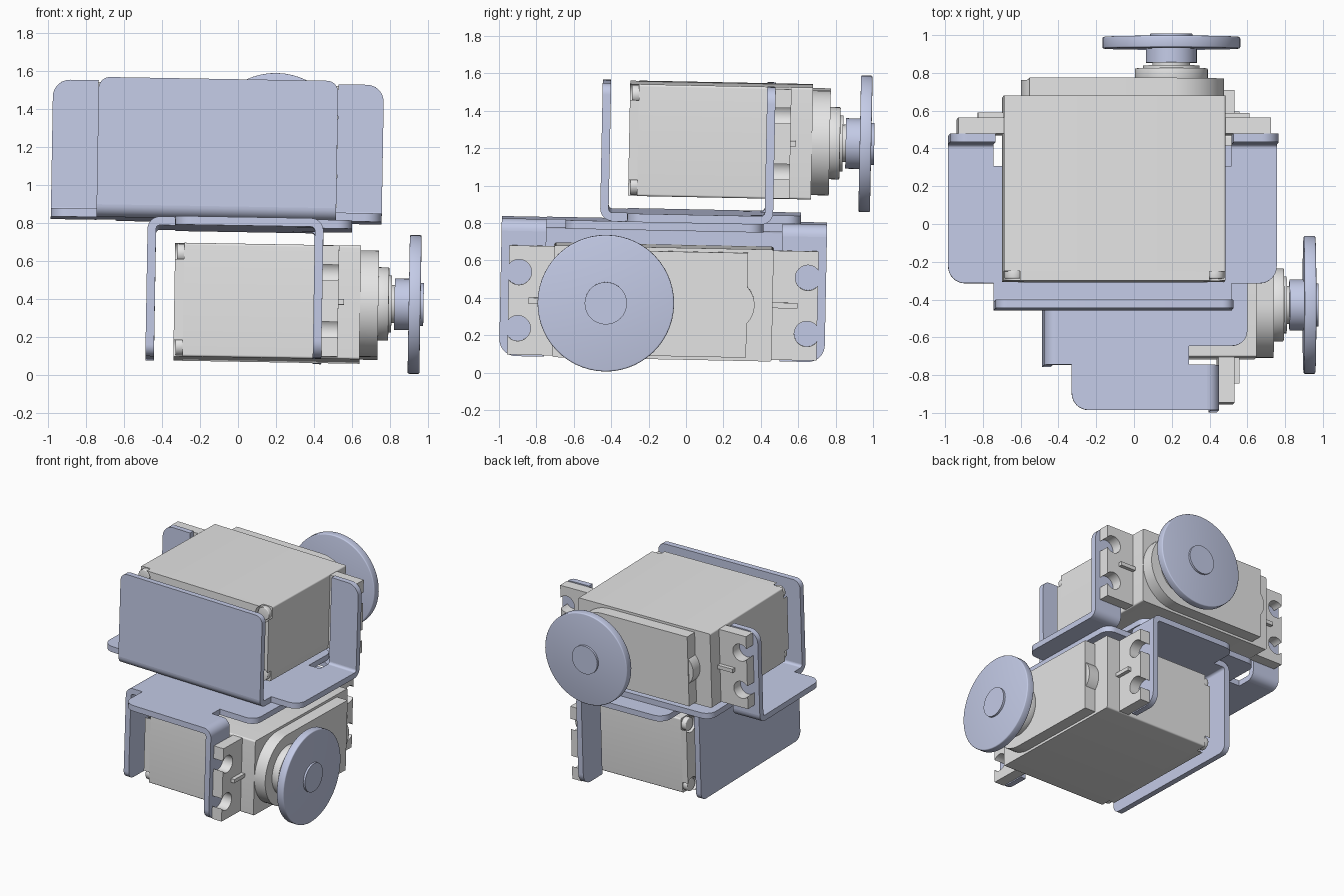
import bpy, bmesh, math
from mathutils import Matrix, Vector

if "Cube" in bpy.data.objects:
    bpy.data.objects.remove(bpy.data.objects["Cube"])


def material(name, col):
    m = bpy.data.materials.new(name)
    m.diffuse_color = (*col, 1)
    m.use_nodes = True
    m.node_tree.nodes["Principled BSDF"].inputs["Base Color"].default_value = m.diffuse_color
    return m


BLUE = material("blue_grey_metal", (0.59, 0.64, 0.855))
GREY = material("light_grey_plastic", (0.783, 0.783, 0.783))

YC, ZC = -0.115, 0.379       # centre line of a servo unit

# whole model leans slightly
TILT = (Matrix.Translation((0, 0, 0.8)) @ Matrix.Rotation(-0.02, 4, 'X')
        @ Matrix.Rotation(0.017, 4, 'Y') @ Matrix.Translation((0, 0, -0.8)))
LOWER = TILT
UPPER = TILT @ Matrix(((0, -1, 0, -0.23), (1, 0, 0, 0.015), (0, 0, -1, 1.625), (0, 0, 0, 1)))


def arc(cx, cy, r, a0, a1, n=8):
    return [(cx + r * math.cos(a0 + (a1 - a0) * i / n),
             cy + r * math.sin(a0 + (a1 - a0) * i / n)) for i in range(n + 1)]


def circle(cx, cy, r, n=56):
    return arc(cx, cy, r, 0, math.tau, n)[:-1]


def rounded(pts):
    """Outline from (a, b, radius) corners."""
    out = []
    for i, (a, b, r) in enumerate(pts):
        c = Vector((a, b))
        if r == 0:
            out.append((a, b))
            continue
        u = (Vector(pts[i - 1][:2]) - c).normalized() * r
        v = (Vector(pts[(i + 1) % len(pts)][:2]) - c).normalized() * r
        for k in range(9):
            t = k / 8 * math.pi / 2
            out.append(tuple(c + u * (1 - math.sin(t)) + v * (1 - math.cos(t))))
    return out


def rect(a0, a1, b0, b1):
    return [(a0, b0), (a1, b0), (a1, b1), (a0, b1)]


def prism(name, outline, axis, h0, h1, mat, M, bevel=0):
    """Extrude a flat outline along an axis, then place it."""
    put = {'x': lambda a, b: (h0, a, b), 'y': lambda a, b: (a, h0, b),
           'z': lambda a, b: (a, b, h0)}[axis]
    d = Vector([h1 - h0 if axis == k else 0 for k in 'xyz'])
    bm = bmesh.new()
    f = bm.faces.new([bm.verts.new(put(*p)) for p in outline])
    ext = bmesh.ops.extrude_face_region(bm, geom=[f], use_keep_orig=True)
    bmesh.ops.translate(bm, vec=d, verts=[v for v in ext['geom'] if isinstance(v, bmesh.types.BMVert)])
    bmesh.ops.recalc_face_normals(bm, faces=bm.faces)
    if bevel:
        es = [e for e in bm.edges if e.calc_face_angle(0) > 0.7]
        bmesh.ops.bevel(bm, geom=es, offset=bevel, segments=3, profile=0.5, affect='EDGES')
    bm.transform(M)
    bmesh.ops.recalc_face_normals(bm, faces=bm.faces)
    for f in bm.faces:
        f.smooth = True
    for e in bm.edges:
        e.smooth = e.calc_face_angle(0) < 0.55
    me = bpy.data.meshes.new(name)
    bm.to_mesh(me)
    bm.free()
    me.materials.append(mat)
    ob = bpy.data.objects.new(name, me)
    bpy.context.collection.objects.link(ob)
    return ob


def bracket(tag, M):
    T, R, TOP, END = 0.045, 0.065, 0.8125, 0.078
    # base plate with wings, relief notches and front tab
    half = [(-0.41, -.63, 0), (-.33, -.63, 0), (-.33, -.87, .09), (.385, -.87, 0),
            (.385, -.63, 0), (.29, -.63, 0), (.29, -.53, 0), (.6, -.53, .08)]
    full = half + [(x, -y, r) for x, y, r in reversed(half)]
    prism(tag + "_bracket_plate", rounded([(x, y + YC, r) for x, y, r in full]),
          'z', TOP - T, TOP, BLUE, M)

    def bend(name, x, s, y0, y1):
        cx, cz = x - s * R, TOP - R
        ring = arc(cx, cz, R, 0, math.pi / 2) + arc(cx, cz, R - T, math.pi / 2, 0)
        prism(name, [(cx + s * (a - cx), b) for a, b in ring], 'y', y0, y1, BLUE, M)

    # rear wall
    bend(tag + "_wall_bend", -0.475, -1, YC - .63, YC + .63)
    prism(tag + "_rear_wall", rounded([(YC - .63, TOP - R, 0), (YC + .63, TOP - R, 0),
          (YC + .63, END, .06), (YC - .63, END, .06)]), 'x', -0.475, -0.475 + T, BLUE, M)
    # mounting flanges
    for s, side in ((-1, "near"), (1, "far")):
        yi, yo = YC + s * .63, YC + s * .87
        bend(f"{tag}_{side}_flange_bend", 0.45, 1, min(yi, yo), max(yi, yo))
        prism(f"{tag}_{side}_flange", rounded([(yi, TOP - R, 0), (yo, TOP - R, 0),
              (yo, END, .09), (yi, END, 0)]), 'x', 0.45 - T, 0.45, BLUE, M)


def servo(tag, M):
    HY, HZ, SY = 0.587, 0.299, YC - 0.305

    def cyl(name, y, z, r, x0, x1, mat, bevel=0):
        prism(f"{tag}_{name}", circle(y, z, r), 'x', x0, x1, mat, M, bevel)

    # case
    prism(tag + "_case", rounded([(YC + a * HY, ZC + b * HZ, .012) for a, b in
          ((-1, -1), (1, -1), (1, 1), (-1, 1))]), 'x', -0.28, 0.65, GREY, M)
    # back cover with screw recesses at the corners
    k, r = 0.055, 0.063
    a = math.atan2(math.sqrt(r * r - k * k), k)
    corner = arc(HY - k, HZ - k, r, -a, a - 1.5 * math.pi, 16)
    back = []
    for sy, sz in ((1, 1), (-1, 1), (-1, -1), (1, -1)):
        c = corner if sy * sz > 0 else corner[::-1]
        back += [(YC + sy * p, ZC + sz * q) for p, q in c]
        cy, cz = YC + sy * (HY - k), ZC + sz * (HZ - k)
        cyl("screw", cy, cz, 0.05, -0.318, -0.27, GREY, 0.006)
    prism(tag + "_back_cover", back, 'x', -0.328, -0.28, GREY, M)
    # ears with open screw holes
    c, e, r = 0.773, 0.827, 0.068
    a = math.acos((e - c) / r)
    for s, side in ((-1, "near"), (1, "far")):
        ear = [(0.57, -.292), (e, -.292)]
        for hz in (-.15, .15):
            ear += arc(c, hz, r, -a, a - math.tau, 28)
        ear += [(e, .292), (0.57, .292)]
        prism(f"{tag}_{side}_ear", [(YC + s * p, ZC + q) for p, q in ear],
              'x', 0.45, 0.535, GREY, M)
        y0, y1 = sorted((YC + s * .57, YC + s * .72))
        prism(f"{tag}_{side}_ear_rib", rect(y0, y1, ZC - .015, ZC + .015),
              'x', 0.53, 0.565, GREY, M)
    # gear lid: round at the shaft end, square at the other
    lid = [(0.335, ZC - .28), (0.335, ZC + .28)] + arc(SY, ZC, .28, math.pi / 2, 1.5 * math.pi, 28)
    prism(tag + "_gear_lid", lid, 'x', 0.64, 0.745, GREY, M)
    cyl("gear_bump", 0.235, ZC, .14, 0.64, 0.738, GREY)
    # output stage
    cyl("shaft_collar", SY, ZC, .193, 0.74, 0.80, GREY, 0.006)
    cyl("shaft_ring", SY, ZC, .15, 0.79, 0.815, GREY)
    cyl("shaft", SY, ZC, .10, 0.80, 0.84, GREY)
    # horn
    cyl("horn_hub", SY, ZC, .135, 0.83, 0.91, BLUE)
    cyl("horn_disc", SY, ZC, .365, 0.905, 0.967, BLUE, 0.008)
    cyl("horn_cap", SY, ZC, .113, 0.96, 0.983, BLUE)


for tag, M in (("lower", LOWER), ("upper", UPPER)):
    bracket(tag, M)
    servo(tag, M)
